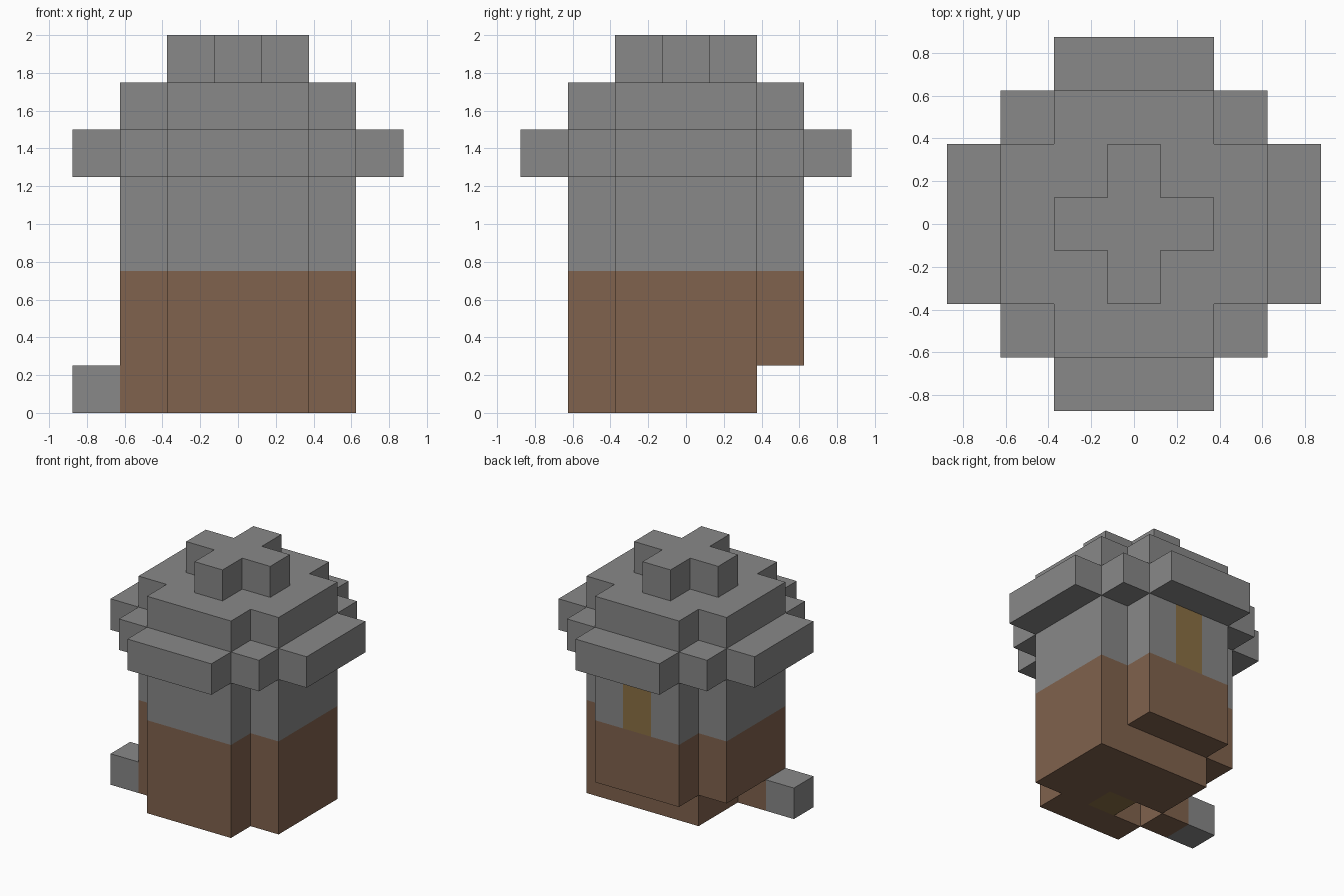
import bpy
import bmesh

if "Cube" in bpy.data.objects:
    bpy.data.objects.remove(bpy.data.objects["Cube"], do_unlink=True)

U = 0.25  # block size


def material(name, rgb):
    m = bpy.data.materials.new(name)
    m.use_nodes = True
    m.diffuse_color = (*rgb, 1)
    m.node_tree.nodes["Principled BSDF"].inputs["Base Color"].default_value = (*rgb, 1)
    return m


stone = material("grey stone", (0.246, 0.246, 0.246))
wood = material("brown wood", (0.216, 0.122, 0.074))
ochre = material("ochre plank", (0.254, 0.159, 0.058))


def block(x0, x1, y0, y1):
    """Set of grid cells in an inclusive rectangle."""
    return {(x, y) for x in range(x0, x1 + 1) for y in range(y0, y1 + 1)}


def plus(arm, half):
    """Two crossed bars: arm is the reach, half the half width."""
    return block(-arm, arm, -half, half) | block(-half, half, -arm, arm)


def layer(name, cells, low, high, mat, accent=None):
    """Extrude a footprint of cells; accent is a rule for ochre faces."""
    bm = bmesh.new()
    for x, y in sorted(cells):
        corners = ((-0.5, -0.5), (0.5, -0.5), (0.5, 0.5), (-0.5, 0.5))
        bm.faces.new([bm.verts.new(((x + a) * U, (y + b) * U, low * U)) for a, b in corners])
    bmesh.ops.remove_doubles(bm, verts=bm.verts[:], dist=0.001)
    top = bmesh.ops.extrude_face_region(bm, geom=bm.faces[:], use_keep_orig=True)["geom"]
    bmesh.ops.translate(bm, verts=[v for v in top if isinstance(v, bmesh.types.BMVert)],
                        vec=(0, 0, (high - low) * U))
    bmesh.ops.recalc_face_normals(bm, faces=bm.faces[:])
    if accent:
        for f in bm.faces:
            c = f.calc_center_median() / U
            f.material_index = int(accent(c))
    # Merge flat neighbours of one colour
    bmesh.ops.dissolve_limit(bm, angle_limit=0.01, verts=bm.verts[:], edges=bm.edges[:],
                             delimit={'MATERIAL'})
    mesh = bpy.data.meshes.new(name)
    bm.to_mesh(mesh)
    bm.free()
    mesh.materials.append(mat)
    if accent:
        mesh.materials.append(ochre)
    obj = bpy.data.objects.new(name, mesh)
    bpy.context.collection.objects.link(obj)
    return obj


# Ground course: open at the back, with a gap in the floor and one ochre floor block
ground = (block(-1, 1, -2, 1) | block(2, 2, -1, 1) | {(-2, -1)}) - {(-1, -1)}
layer("ground_course", ground, 0, 1, wood,
      lambda c: abs(c.x) < 0.6 and -1.6 < c.y < -0.4)
layer("side_step", {(-3, -1)}, 0, 1, stone)

# Walls
layer("wooden_wall", plus(2, 1), 1, 3, wood)
layer("stone_wall", plus(2, 1), 3, 5, stone,
      lambda c: abs(c.x) < 0.4 and c.y > 2.4)

# Stepped roof
layer("roof_eave", block(-2, 2, -2, 2) | plus(3, 1), 5, 6, stone)
layer("roof_upper", plus(2, 1), 6, 7, stone)
layer("roof_cap", plus(1, 0), 7, 8, stone)
